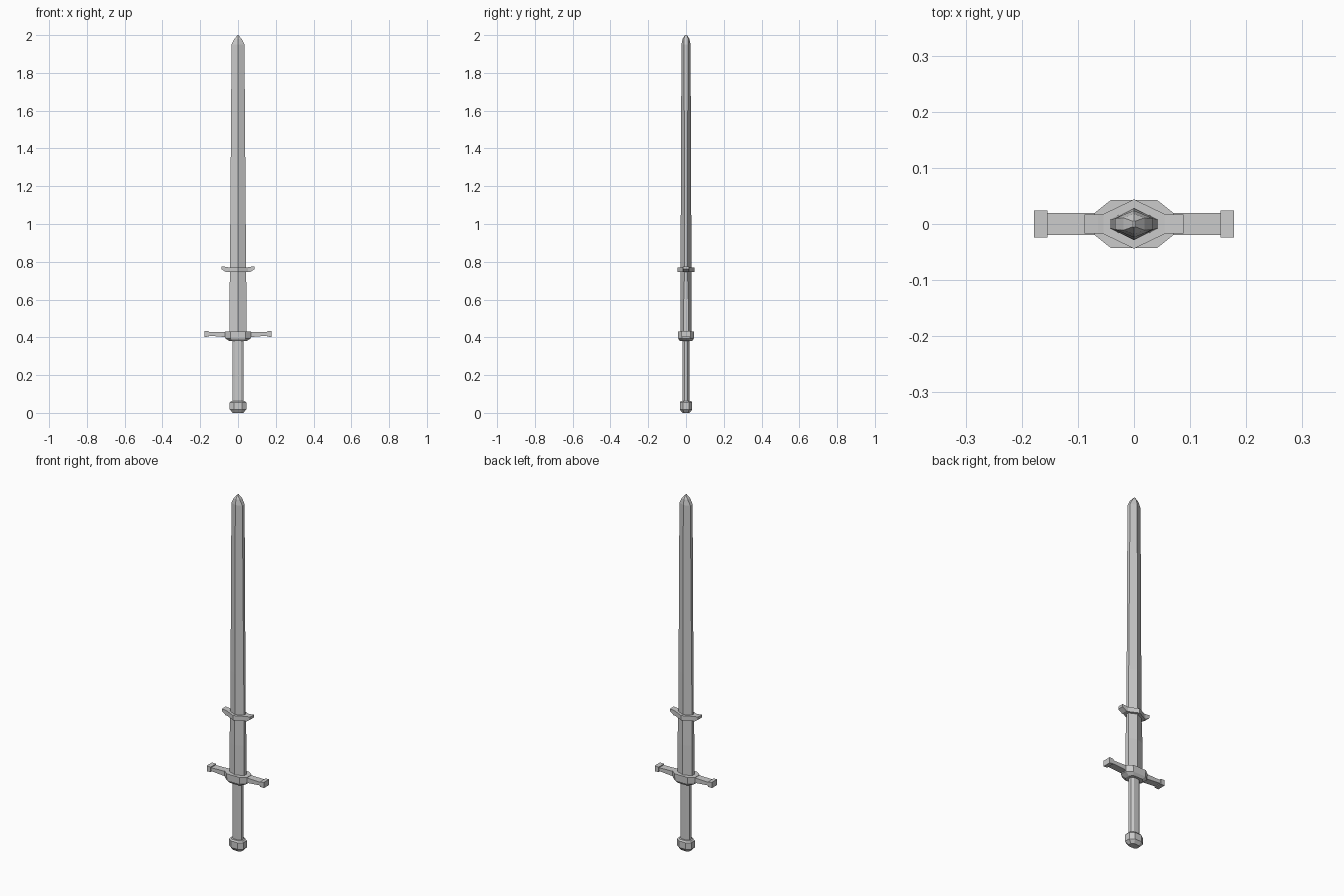
import bpy, bmesh

def loft(name, rings):
    """Skin a list of equal-length point rings and cap both ends."""
    bm = bmesh.new()
    vs = [[bm.verts.new(p) for p in r] for r in rings]
    n = len(vs[0])
    for a, b in zip(vs, vs[1:]):
        for i in range(n):
            j = (i + 1) % n
            bm.faces.new((a[i], a[j], b[j], b[i]))
    bm.faces.new(vs[0])
    bm.faces.new(vs[-1])
    bmesh.ops.recalc_face_normals(bm, faces=bm.faces)
    me = bpy.data.meshes.new(name)
    bm.to_mesh(me)
    bm.free()
    ob = bpy.data.objects.new(name, me)
    bpy.context.collection.objects.link(ob)
    return ob

def blade_ring(z, w, edge, ridge):
    # hexagon: blunt edges at the sides, ridge front and back
    return [(w, -edge, z), (w, edge, z), (0, ridge, z),
            (-w, edge, z), (-w, -edge, z), (0, -ridge, z)]

def octagon(z, x, y, cx, cy):
    # cx, cy: where the chamfered corners begin
    return [(x, -cy, z), (x, cy, z), (cx, y, z), (-cx, y, z),
            (-x, cy, z), (-x, -cy, z), (-cx, -y, z), (cx, -y, z)]

def bar_ring(x, y, z0, z1):
    return [(x, -y, z0), (x, y, z0), (x, y, z1), (x, -y, z1)]

# blade with ridge and pointed tip
loft("blade", [blade_ring(*r) for r in (
    (0.42, 0.046, 0.012, 0.029), (0.60, 0.045, 0.012, 0.029),
    (0.74, 0.043, 0.008, 0.029), (1.00, 0.041, 0.008, 0.028),
    (1.95, 0.034, 0.010, 0.024), (1.98, 0.019, 0.011, 0.018),
    (2.00, 0.002, 0.005, 0.006))])

# parrying collar: hexagonal middle with upswept lugs
def collar_ring(x, y, z0, z1):
    return bar_ring(x, y, z0, z1)
loft("parrying_collar", [collar_ring(*r) for r in (
    (-0.088, 0.017, 0.761, 0.776), (-0.064, 0.017, 0.745, 0.773),
    (-0.054, 0.018, 0.745, 0.771), (0, 0.044, 0.745, 0.771),
    (0.054, 0.018, 0.745, 0.771), (0.064, 0.017, 0.745, 0.773),
    (0.088, 0.017, 0.761, 0.776))])

# guard block with chamfered underside
loft("guard_block", [octagon(*r) for r in (
    (0.380, 0.045, 0.032, 0.028, 0.014), (0.395, 0.068, 0.042, 0.040, 0.020),
    (0.432, 0.070, 0.043, 0.041, 0.020))])

# guard arms and their end blocks
for s, side in ((-1, "left"), (1, "right")):
    loft("guard_arm_" + side, [bar_ring(s * 0.04, 0.020, 0.399, 0.430),
                               bar_ring(s * 0.158, 0.020, 0.409, 0.427)])
    loft("guard_end_" + side, [bar_ring(s * 0.154, 0.024, 0.404, 0.432),
                               bar_ring(s * 0.178, 0.024, 0.402, 0.434)])

# grip
loft("grip", [octagon(z, 0.028, 0.018, 0.015, 0.009) for z in (0.05, 0.39)])

# pommel
loft("pommel", [octagon(*r) for r in (
    (0.000, 0.028, 0.019, 0.015, 0.010), (0.018, 0.044, 0.033, 0.021, 0.016),
    (0.055, 0.044, 0.033, 0.021, 0.016), (0.063, 0.037, 0.027, 0.018, 0.013))])
